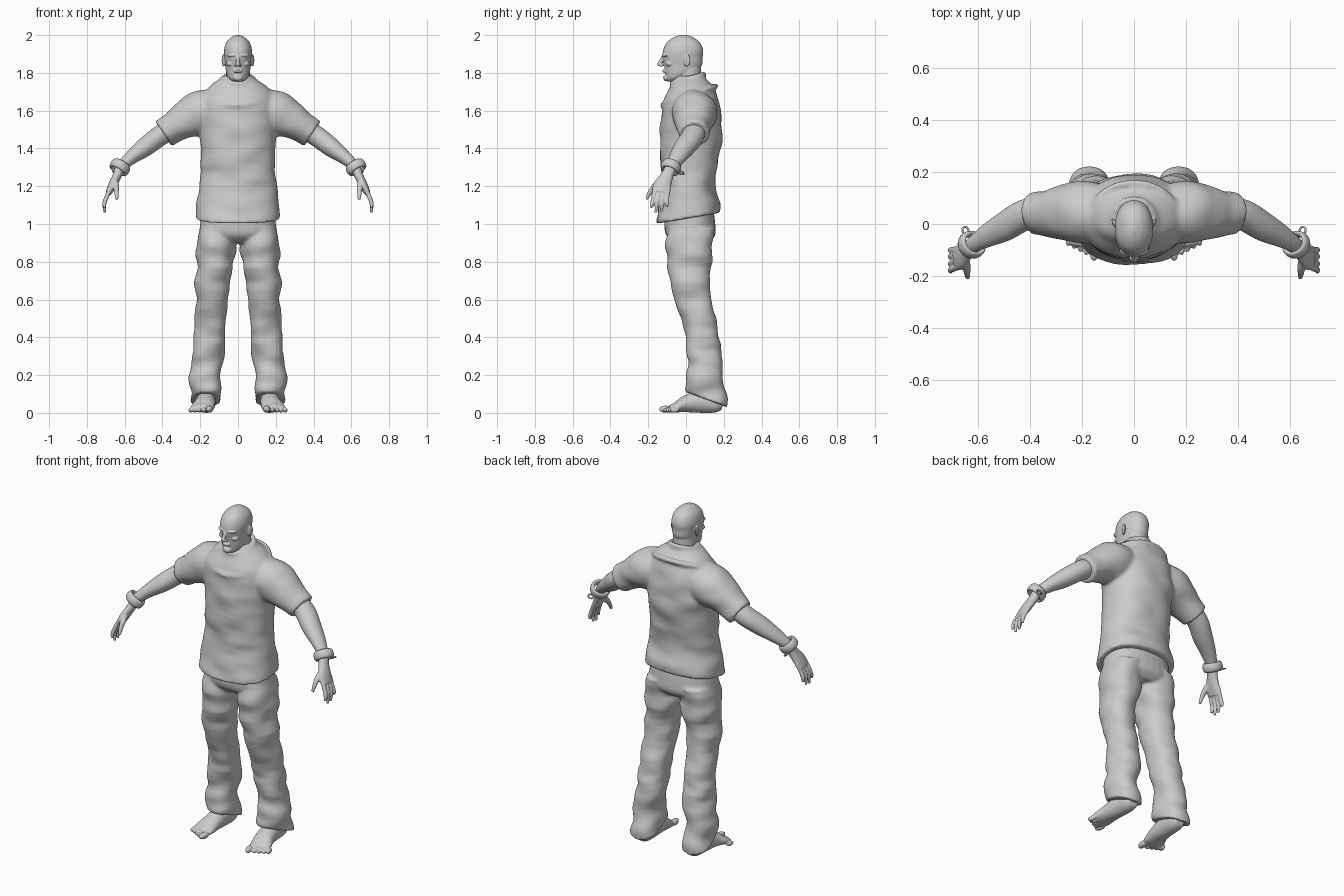
import bpy, bmesh, math
from mathutils import Vector, Matrix, noise

cube = bpy.data.objects.get("Cube")
if cube:
    bpy.data.objects.remove(cube)

grey = bpy.data.materials.new("light grey")
grey.use_nodes = True
grey.diffuse_color = (0.6, 0.6, 0.6, 1)
grey.node_tree.nodes["Principled BSDF"].inputs["Base Color"].default_value = (0.6, 0.6, 0.6, 1)

X, Y, Z = Vector((1, 0, 0)), Vector((0, 1, 0)), Vector((0, 0, 1))


def spline(p, q, r, s, t):
    return tuple(0.5 * (2 * b + (c - a) * t + (2 * a - 5 * b + 4 * c - d) * t * t
                        + (3 * b - a - 3 * c + d) * t ** 3) for a, b, c, d in zip(p, q, r, s))


def loft(bm, rings, side=1, ref=Y, upright=False, power=2.0, fold=0.0, steps=4, segs=32):
    """Closed tube through rings (x, y, z, half width, half depth, tilt); depth runs along ref."""
    rings = [(r + (0,))[:6] for r in rings]
    last = len(rings) - 1
    path = [spline(rings[max(i - 1, 0)], rings[i], rings[i + 1], rings[min(i + 2, last)], k / steps)
            for i in range(last) for k in range(steps)] + [rings[-1]]
    loops = []
    for i, (x, y, z, a, b, tilt) in enumerate(path):
        c = Vector((x, y, z))
        t = Z
        if not upright:
            t = (Vector(path[min(i + 1, len(path) - 1)][:3]) - Vector(path[max(i - 1, 0)][:3])).normalized()
        u = (ref - t * ref.dot(t)).normalized()
        v = t.cross(u)
        loop = []
        for k in range(segs):
            ang = math.tau * k / segs
            cs, sn = [math.copysign(abs(f) ** (2 / power), f) for f in (math.cos(ang), math.sin(ang))]
            out = v * a * cs + u * b * sn
            co = c + out + Z * tilt * b * sn
            if fold:
                co += out.normalized() * fold * noise.noise(Vector((co.x * 7, co.y * 7, co.z * 13)))
            co.x *= side
            loop.append(bm.verts.new(co))
        loops.append(loop)
    for lo, hi in zip(loops, loops[1:]):
        for k in range(segs):
            n = (k + 1) % segs
            bm.faces.new((lo[k], lo[n], hi[n], hi[k]))
    bm.faces.new(loops[0])
    bm.faces.new(loops[-1])


def blob(bm, loc, size, side=1, turn=0):
    loc = (loc[0] * side, loc[1], loc[2])
    m = Matrix.Translation(loc) @ Matrix.Rotation(turn * side, 4, 'Z') @ Matrix.Diagonal((*size, 1))
    bmesh.ops.create_uvsphere(bm, u_segments=20, v_segments=12, radius=1, matrix=m)


def ring(bm, centre, rx, ry, radius, tilt=0.0, height=1.0, axis=Z, segs=48):
    """Band around an ellipse; height stretches its section along the axis."""
    turn = Z.rotation_difference(Vector(axis)).to_matrix()
    grid = []
    for i in range(segs):
        a = math.tau * i / segs
        row = []
        for j in range(12):
            w = math.tau * j / 12
            p = Vector(((rx + radius * math.cos(w)) * math.cos(a), (ry + radius * math.cos(w)) * math.sin(a),
                        radius * height * math.sin(w) + tilt * ry * math.sin(a)))
            row.append(bm.verts.new(Vector(centre) + turn @ p))
        grid.append(row)
    for i in range(segs):
        for j in range(12):
            n, m = (i + 1) % segs, (j + 1) % 12
            bm.faces.new((grid[i][j], grid[n][j], grid[n][m], grid[i][m]))


def finish(name, bm, voxel=None, smooth=4):
    bmesh.ops.recalc_face_normals(bm, faces=bm.faces)
    for f in bm.faces:
        f.smooth = True
    mesh = bpy.data.meshes.new(name)
    bm.to_mesh(mesh)
    bm.free()
    mesh.materials.append(grey)
    ob = bpy.data.objects.new(name, mesh)
    bpy.context.collection.objects.link(ob)
    if voxel:
        r = ob.modifiers.new("blend", 'REMESH')
        r.mode, r.voxel_size, r.use_smooth_shade = 'VOXEL', voxel, True
        s = ob.modifiers.new("soften", 'SMOOTH')
        s.factor, s.iterations = 0.5, smooth
    return ob


# Shirt: body, sleeves, draped neckline and collar
bm = bmesh.new()
loft(bm, [(0, .01, 1.03, .232, .17, .17), (0, .015, 1.08, .222, .165, .1), (0, .012, 1.2, .205, .143),
          (0, .02, 1.35, .197, .155), (0, .027, 1.48, .203, .163), (0, .028, 1.58, .208, .16),
          (0, .025, 1.66, .2, .145), (0, .03, 1.72, .16, .115), (0, .02, 1.765, .1, .09),
          (0, .015, 1.785, .075, .08)], upright=True, power=2.2, fold=.012, segs=48)
for s in (1, -1):
    loft(bm, [(.08, .03, 1.62, .1, .11), (.2, .045, 1.585, .118, .12), (.28, .045, 1.55, .1, .105),
              (.34, .042, 1.51, .082, .088), (.392, .04, 1.475, .076, .08)], s, fold=.012)
ring(bm, (0, .018, 1.68), .172, .14, .014, tilt=.36)
ring(bm, (0, .01, 1.765), .08, .085, .012, tilt=.3, height=1.6)
finish("shirt", bm, .009, 5)

# Trousers: seat and two loose legs
bm = bmesh.new()
loft(bm, [(0, .015, 1.08, .19, .13), (0, .02, 1.0, .2, .135), (0, .025, .94, .2, .13),
          (0, .03, .9, .13, .09)], upright=True, power=2.3)
for s in (1, -1):
    loft(bm, [(.105, .025, .98, .1, .13), (.112, .02, .88, .103, .125), (.121, .018, .8, .099, .118),
              (.131, .03, .65, .09, .1), (.146, .075, .45, .088, .09), (.161, .1, .3, .08, .09),
              (.17, .1, .2, .077, .1), (.169, .104, .12, .083, .104, -.2), (.169, .112, .07, .08, .106, -.38)],
         s, upright=True, power=2.2, fold=.02)
finish("trousers", bm, .008, 4)

# Bare feet
for s, label in ((1, "left"), (-1, "right")):
    bm = bmesh.new()
    loft(bm, [(.165, .195, .04, .03, .03), (.165, .16, .05, .05, .045), (.168, .08, .06, .06, .05),
              (.175, .0, .047, .045, .055), (.187, -.05, .03, .028, .062), (.192, -.085, .022, .018, .055)],
         s, ref=X)
    for k in range(5):
        big = k == 0
        blob(bm, (.15 + .023 * k + (0 if big else .008), -.108 + .012 * k, .02 if big else .015),
             (.018 if big else .0115, .036 if big else .026, .019 if big else .014), s, .2)
    finish(label + "_foot", bm, .005, 3)

    # Forearm, palm, fingers and thumb
    bm = bmesh.new()
    loft(bm, [(.33, .05, 1.52, .055, .06), (.42, .035, 1.462, .054, .06), (.495, -.008, 1.405, .05, .057),
              (.565, -.045, 1.352, .037, .045), (.618, -.078, 1.302, .028, .032), (.64, -.1, 1.255, .024, .034),
              (.665, -.125, 1.205, .022, .047), (.685, -.135, 1.165, .017, .046)], s)
    for y, tip, drop in ((-.172, -.185, 1.085), (-.147, -.16, 1.06), (-.122, -.13, 1.065), (-.1, -.1, 1.09)):
        loft(bm, [(.672, y + .01, 1.195, .012, .012), (.695, y, 1.145, .012, .012),
                  (.707, (y + tip) / 2, 1.11, .011, .011), (.706, tip, drop, .007, .007)], s, segs=12)
    loft(bm, [(.652, -.12, 1.24, .014, .016), (.645, -.165, 1.2, .016, .016), (.643, -.192, 1.165, .012, .012),
              (.641, -.208, 1.13, .008, .008)], s, segs=12)
    finish(label + "_arm", bm, .0045, 3)

    # Wrist cuff with its small loop
    bm = bmesh.new()
    ring(bm, (.625 * s, -.08, 1.3), .043, .045, .011, height=2.3, axis=(.5 * s, -.35, -.8))
    ring(bm, (.65 * s, -.025, 1.27), .014, .014, .004, axis=(.5 * s, -.2, -.8), segs=20)
    finish(label + "_wrist_cuff", bm)

# Head: skull and jaw, neck, face and ears
bm = bmesh.new()
loft(bm, [(0, -.075, 1.755, .025, .025), (0, -.055, 1.77, .048, .05), (0, -.03, 1.8, .062, .08),
          (0, -.016, 1.84, .067, .1), (0, -.018, 1.88, .072, .106), (0, -.015, 1.92, .074, .106),
          (0, -.014, 1.96, .063, .088), (0, -.014, 1.988, .037, .053), (0, -.014, 2.001, .01, .014)],
     upright=True, power=2.15)
loft(bm, [(0, .02, 1.7, .075, .075), (0, .015, 1.78, .064, .066), (0, .012, 1.86, .06, .066)], upright=True)
loft(bm, [(0, -.112, 1.9, .009, .01), (0, -.127, 1.875, .009, .01), (0, -.138, 1.85, .011, .013),
          (0, -.136, 1.836, .012, .012)], upright=True, segs=16)
blob(bm, (0, -.107, 1.774), (.026, .014, .017))
for z in (1.806, 1.814):
    blob(bm, (0, -.113, z), (.024, .012, .0045))
for s in (1, -1):
    blob(bm, (.03, -.108, 1.892), (.03, .016, .008), s, .4)
    blob(bm, (.04, -.088, 1.848), (.022, .02, .014), s, .5)
    blob(bm, (.011, -.13, 1.84), (.008, .011, .007), s)
    blob(bm, (.028, -.108, 1.874), (.011, .008, .006), s, .4)
    blob(bm, (.077, .004, 1.866), (.007, .02, .033), s, -.35)
finish("head", bm, .0035, 3)
